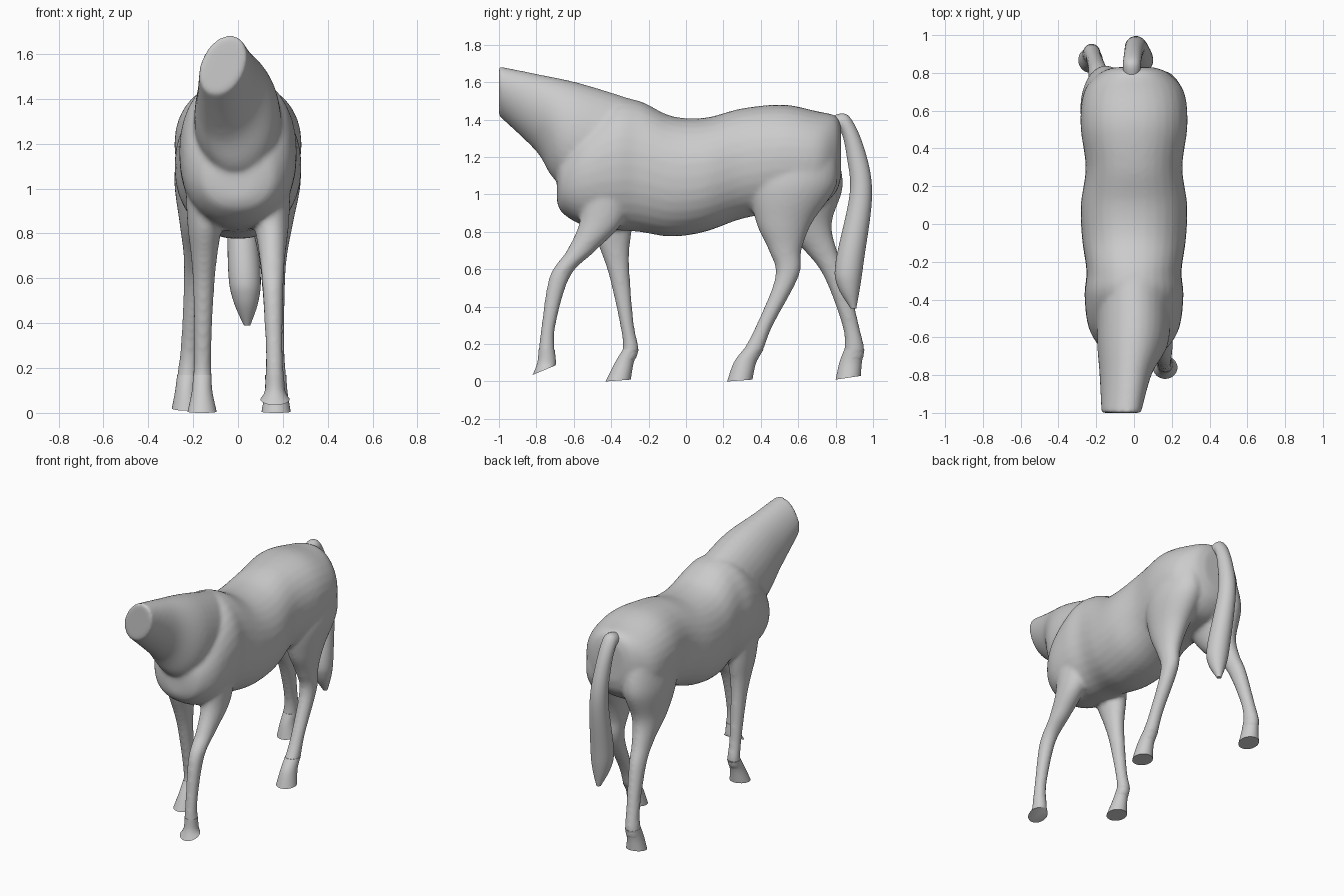
import bpy, bmesh, math
from mathutils import Vector

if "Cube" in bpy.data.objects:
    bpy.data.objects.remove(bpy.data.objects["Cube"])


def spline(rows, steps):
    """Catmull-Rom through the section rows."""
    out = []
    n = len(rows)
    for i in range(n - 1):
        p0, p1, p2, p3 = [rows[max(0, min(n - 1, i + k - 1))] for k in range(4)]
        for s in range(steps):
            t = s / steps
            out.append([b + t / 2 * (c - a + t * (2 * a - 5 * b + 4 * c - d + t * (3 * b - a - 3 * c + d)))
                        for a, b, c, d in zip(p0, p1, p2, p3)])
    return out + [list(rows[-1])]


def bulge(v, power):
    return math.copysign(abs(v) ** power, v)


def loft(bm, rows, steps=6, sides=32, power=1):
    """Row = section end points A and B, plus half width along x."""
    rings = []
    for xa, ya, za, xb, yb, zb, hw in spline(rows, steps):
        a, b = Vector((xa, ya, za)), Vector((xb, yb, zb))
        angles = [math.tau * k / sides for k in range(sides)]
        rings.append([bm.verts.new((a + b) / 2 + (a - b) / 2 * bulge(math.cos(t), power)
                                   + Vector((hw * bulge(math.sin(t), power), 0, 0))) for t in angles])
    for r, q in zip(rings, rings[1:]):
        for k in range(sides):
            bm.faces.new((r[k - 1], r[k], q[k], q[k - 1]))
    bm.faces.new(rings[0])
    bm.faces.new(rings[-1])


def finish(name, bm):
    bmesh.ops.recalc_face_normals(bm, faces=bm.faces)
    me = bpy.data.meshes.new(name)
    bm.to_mesh(me)
    bm.free()
    ob = bpy.data.objects.new(name, me)
    bpy.context.collection.objects.link(ob)
    bpy.ops.object.select_all(action='DESELECT')
    ob.select_set(True)
    bpy.context.view_layer.objects.active = ob
    bpy.ops.object.shade_smooth_by_angle(angle=math.radians(40))
    return ob


# torso from chest to rump: y, belly height, back height, half width
torso = [(-.69, .96, 1.13, .08), (-.66, .9, 1.22, .17), (-.55, .835, 1.37, .24),
         (-.38, .81, 1.5, .262), (-.25, .8, 1.5, .252), (-.08, .775, 1.42, .275),
         (.1, .8, 1.41, .282), (.3, .87, 1.46, .256), (.52, .91, 1.48, .283),
         (.7, .93, 1.445, .265), (.8, 1.01, 1.42, .18), (.83, 1.1, 1.36, .1)]
# neck, cut off at the throat and turned to one side
neck = [(-.035, -1, 1.685, -.1, -1, 1.42, .1), (-.02, -.8, 1.645, -.07, -.8, 1.23, .135),
        (0, -.55, 1.59, -.01, -.68, 1.06, .19), (0, -.2, 1.48, 0, -.4, .95, .19)]

bm = bmesh.new()
loft(bm, [(0, y, top, 0, y, low, w) for y, low, top, w in torso], power=.92)
loft(bm, neck)

# legs: shared heights and depths, one centre line (y) per leg
heights = (1.25, 1.05, .85, .7, .56, .3, .17, .1)
depths = {"front": (.15, .26, .23, .155, .11, .075, .086, .1),
          "hind": (.36, .46, .3, .175, .125, .09, .108, .12)}
# pair, side, foot x, centre line, sole (toe y, toe z, heel y, heel z)
legs = [
    ("front", "right", .165, (-.38, -.42, -.455, -.56, -.675, -.735, -.745, -.745), (-.82, .035, -.7, .085)),
    ("front", "left", -.16, (-.4, -.41, -.4, -.38, -.355, -.315, -.295, -.33), (-.43, 0, -.295, .01)),
    ("hind", "right", .17, (.62, .575, .525, .53, .54, .42, .36, .315), (.22, 0, .355, .01)),
    ("hind", "left", -.23, (.62, .61, .63, .72, .8, .88, .9, .88), (.8, .01, .935, .03))]
for pair, side, foot, centres, (ty, tz, hy, hz) in legs:
    rows = []
    for z, d, y in zip(heights, depths[pair], centres):
        hip = math.copysign(.145, foot)
        x = hip + (foot - hip) * min(1, max(0, 1.1 - z))
        rows.append((x, y - d / 2, z, x, y + d / 2, z, .02 + .25 * d))
    loft(bm, rows)
    # pastern and hoof flaring to a flat sole
    hoof = bmesh.new()
    loft(hoof, [rows[-2], rows[-1], (foot, ty, tz, foot, hy, hz, .065)])
    finish(f"{pair}_hoof_{side}", hoof)

# blend torso, neck and legs into one skin
body = finish("body", bm)
remesh = body.modifiers.new("skin", 'REMESH')
remesh.mode = 'VOXEL'
remesh.voxel_size = .012
remesh.use_smooth_shade = True
smooth = body.modifiers.new("blend", 'SMOOTH')
smooth.iterations = 10

# tail arching off the rump: rear y and z, front y and z
tail = [(.78, 1.42, .79, 1.33), (.87, 1.42, .83, 1.33), (.955, 1.24, .86, 1.2),
        (.995, 1, .875, 1), (.95, .64, .8, .64), (.93, .5, .81, .51), (.91, .39, .88, .39)]
bm = bmesh.new()
loft(bm, [((1.2 - z) * .05, y, z, (1.2 - z) * .05, v, w, .48 * math.hypot(y - v, z - w))
          for y, z, v, w in tail])
finish("tail", bm)
